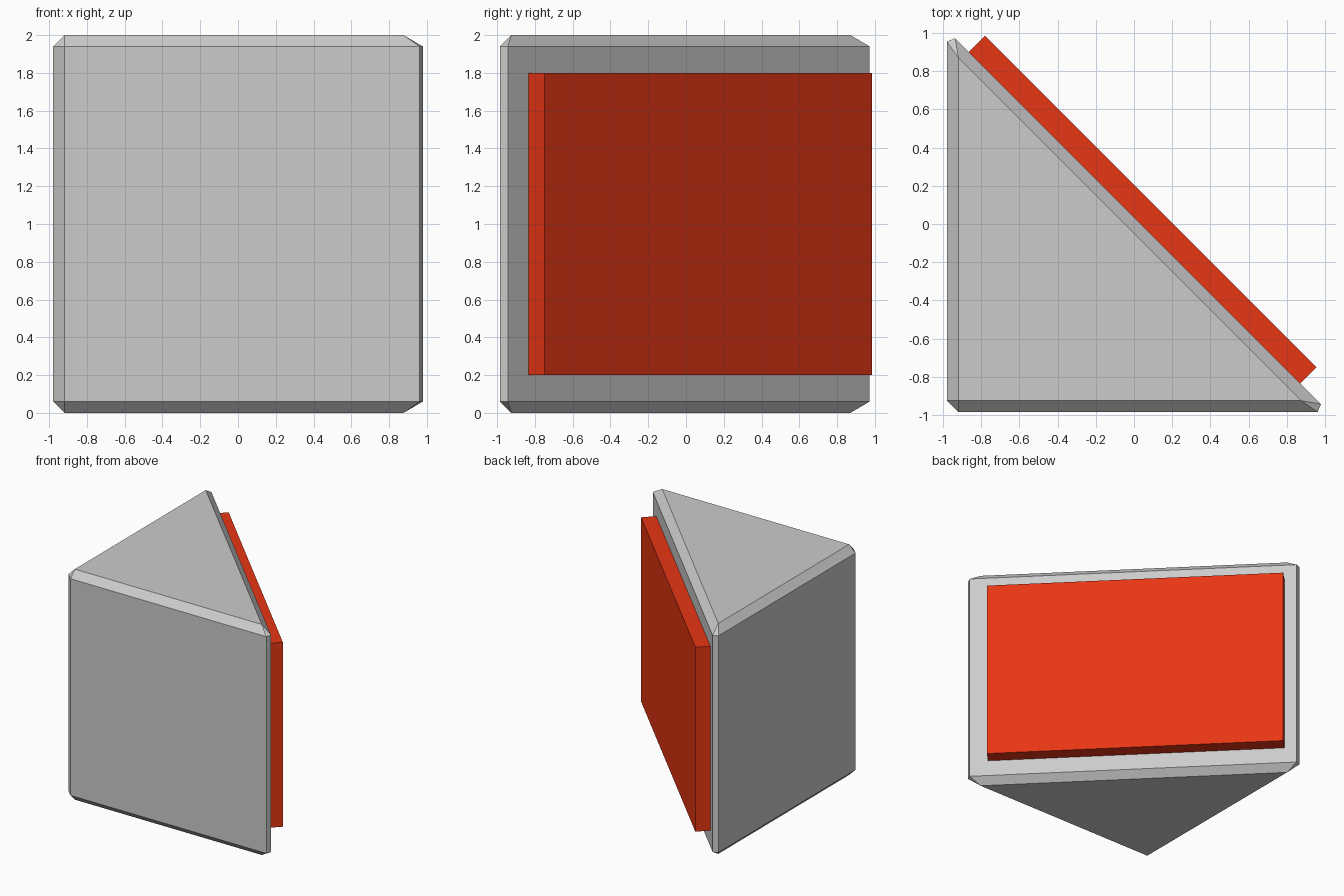
import bpy, bmesh
from math import radians
from mathutils import Matrix, Vector

if "Cube" in bpy.data.objects:
    bpy.data.objects.remove(bpy.data.objects["Cube"])


def new_object(name, bm):
    bmesh.ops.recalc_face_normals(bm, faces=bm.faces)
    mesh = bpy.data.meshes.new(name)
    bm.to_mesh(mesh)
    bm.free()
    obj = bpy.data.objects.new(name, mesh)
    bpy.context.collection.objects.link(obj)
    return obj


# Triangular wedge body: right-angled profile extruded upward, all edges chamfered
X0, Y0, LEG, HEIGHT = -0.979, -0.985, 2.0, 2.0
bm = bmesh.new()
profile = [(X0, Y0), (X0 + LEG, Y0), (X0, Y0 + LEG)]
base = bm.faces.new([bm.verts.new((x, y, 0)) for x, y in profile])
top = bmesh.ops.extrude_face_region(bm, geom=[base])["geom"]
bmesh.ops.translate(bm, vec=(0, 0, HEIGHT),
                    verts=[g for g in top if isinstance(g, bmesh.types.BMVert)])
body = new_object("wedge_body", bm)
bevel = body.modifiers.new("chamfer", "BEVEL")
bevel.width = 0.06
bevel.segments = 1
bevel.limit_method = "NONE"

# Red panel mounted on the diagonal face
LENGTH, THICK, PANEL_H = 2.455, 0.122, 1.6
normal = Vector((1, 1, 0)).normalized()
center = Vector((0.088, 0.118, 1.0)) - normal * THICK / 2
bm = bmesh.new()
bmesh.ops.create_cube(bm, size=1, matrix=Matrix.Translation(center)
                      @ Matrix.Rotation(radians(-45), 4, "Z")
                      @ Matrix.Diagonal((LENGTH, THICK, PANEL_H, 1)))
panel = new_object("diagonal_panel", bm)
red = bpy.data.materials.new("red")
red.diffuse_color = (0.8, 0.037, 0.007, 1)
red.use_nodes = True
red.node_tree.nodes["Principled BSDF"].inputs["Base Color"].default_value = red.diffuse_color
panel.data.materials.append(red)
